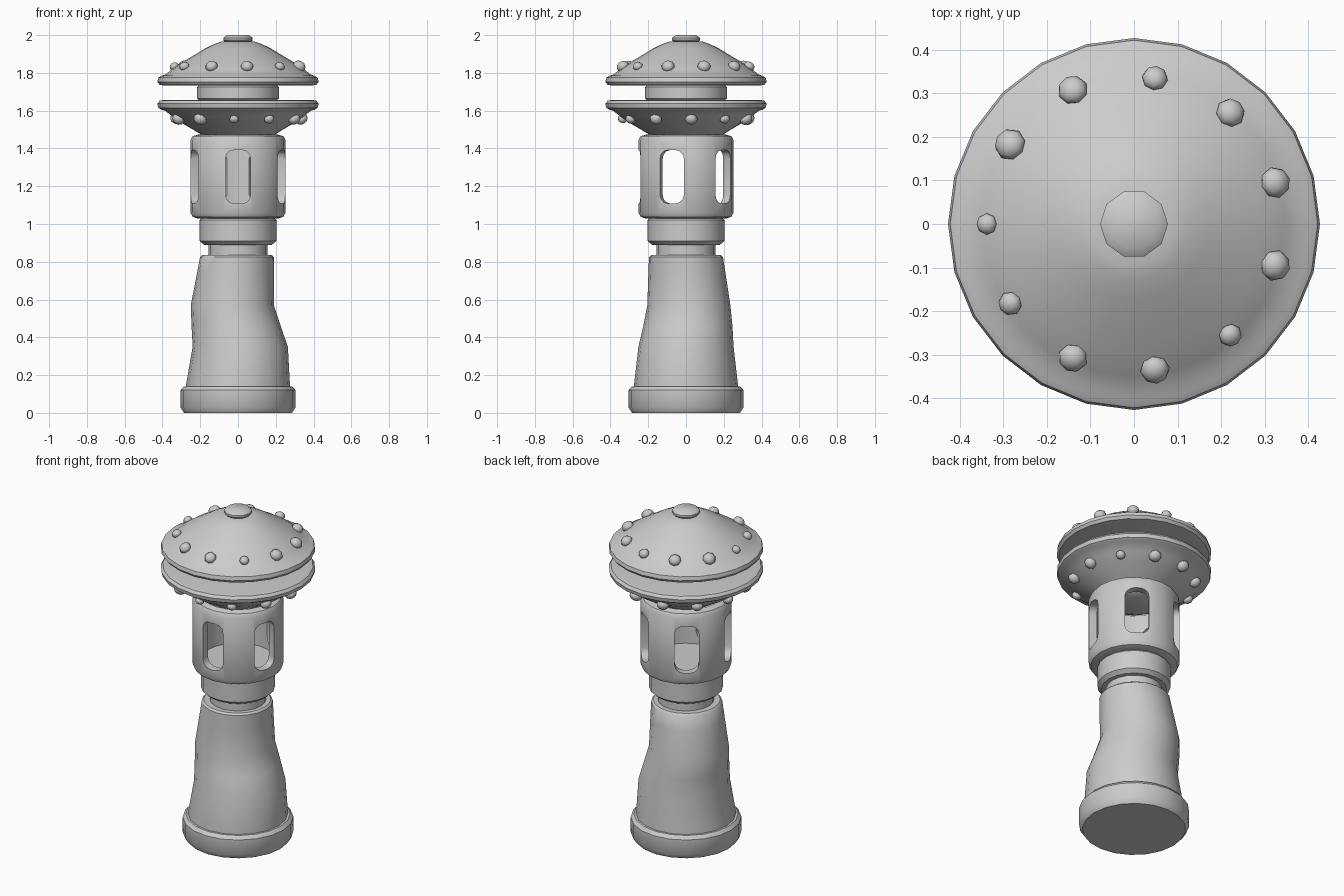
import bpy, bmesh
from math import cos, sin, pi, radians, atan2
from mathutils import Matrix

if "Cube" in bpy.data.objects:
    bpy.data.objects.remove(bpy.data.objects["Cube"])

grey = bpy.data.materials.new("plain_grey")
grey.use_nodes = True
grey.diffuse_color = (0.6, 0.6, 0.6, 1)
grey.node_tree.nodes["Principled BSDF"].inputs["Base Color"].default_value = (0.6, 0.6, 0.6, 1)


def finish(bm, name, smooth=40):
    """Turn a bmesh into a shaded, coloured object."""
    bmesh.ops.recalc_face_normals(bm, faces=bm.faces)
    mesh = bpy.data.meshes.new(name)
    bm.to_mesh(mesh)
    bm.free()
    mesh.materials.append(grey)
    obj = bpy.data.objects.new(name, mesh)
    bpy.context.collection.objects.link(obj)
    shade(obj, smooth)
    return obj


def shade(obj, angle):
    bpy.ops.object.select_all(action="DESELECT")
    obj.select_set(True)
    bpy.context.view_layer.objects.active = obj
    bpy.ops.object.shade_smooth_by_angle(angle=radians(angle))


def lathe(name, profile, sides=24):
    """Stack rings of (radius, z, optional x and y shift) and cap both ends."""
    bm = bmesh.new()
    rings = []
    for r, z, *shift in profile:
        dx, dy = shift or (0, 0)
        rings.append([bm.verts.new((dx + r * cos(2 * pi * i / sides),
                                    dy + r * sin(2 * pi * i / sides), z))
                      for i in range(sides)])
    for low, high in zip(rings, rings[1:]):
        for i in range(sides):
            j = (i + 1) % sides
            bm.faces.new((low[i], low[j], high[j], high[i]))
    bm.faces.new(rings[0][::-1])
    bm.faces.new(rings[-1])
    return finish(bm, name)


# Foot and leaning, crooked stem
lathe("base", [(0.285, 0), (0.305, 0.03), (0.305, 0.12), (0.288, 0.14)], 20)
lathe("stem", [(0.276, 0.12), (0.275, 0.15), (0.252, 0.35, 0.012, 0),
               (0.236, 0.46, -0.01, 0.01), (0.22, 0.57, -0.03, 0.015),
               (0.204, 0.74, -0.013, 0.005), (0.196, 0.825, -0.005, 0),
               (0.185, 0.835, -0.005, 0)], 20)
lathe("neck", [(0.155, 0.8), (0.155, 0.92)], 20)
lathe("collar", [(0.18, 0.89), (0.203, 0.91), (0.203, 1.02), (0.19, 1.035)], 20)

# Hollow drum with five rounded windows
drum = lathe("window_drum", [(0.215, 1.03), (0.24, 1.038), (0.252, 1.06),
                             (0.252, 1.445), (0.24, 1.465), (0.205, 1.475),
                             (0.205, 1.08)], 20)
bm = bmesh.new()
for k in range(5):
    turn = Matrix.Rotation(2 * pi * k / 5, 4, "Z")
    outline = []
    for cx, cz, start in ((0.02, 1.345, 0), (-0.02, 1.345, 90),
                          (-0.02, 1.155, 180), (0.02, 1.155, 270)):
        for step in range(4):
            a = radians(start + 30 * step)
            outline.append((cx + 0.047 * cos(a), cz + 0.047 * sin(a)))
    near, far = [[bm.verts.new(turn @ Matrix.Translation((x, y, z)).translation)
                  for x, z in outline] for y in (-0.32, -0.12)]
    bm.faces.new(near)
    bm.faces.new(far[::-1])
    for i in range(len(near)):
        j = (i + 1) % len(near)
        bm.faces.new((near[j], near[i], far[i], far[j]))
cutter = finish(bm, "window_cutter")
cutter.hide_render = True
cut = drum.modifiers.new("windows", "BOOLEAN")
cut.object = cutter
cut.operation = "DIFFERENCE"
cut.solver = "EXACT"
bpy.context.view_layer.objects.active = drum
bpy.ops.object.modifier_apply(modifier="windows")
bpy.data.objects.remove(cutter)
shade(drum, 35)

# Two mirrored saucers around a central spacer
MID = 1.695
dome = [(0.39, 0.038), (0.415, 0.042), (0.427, 0.058), (0.422, 0.08),
        (0.405, 0.09), (0.385, 0.096), (0.35, 0.124), (0.295, 0.162),
        (0.24, 0.194), (0.175, 0.234), (0.125, 0.258), (0.09, 0.27)]
lathe("upper_saucer", [(r, MID + h) for r, h in dome])
lathe("lower_saucer", [(r, MID - h) for r, h in dome])
lathe("spacer", [(0.2, 1.65), (0.217, 1.665), (0.217, 1.725), (0.2, 1.74)])
lathe("top_button", [(0.062, 1.955), (0.078, 1.973), (0.078, 1.985), (0.058, 2.0)], 10)

# Rivets of slightly uneven size around both saucers
sizes = (25, 28, 34, 34, 27, 36, 36, 34, 30, 35, 37)
for name, side, first in (("upper_rivets", 1, 180), ("lower_rivets", -1, -93.5)):
    bm = bmesh.new()
    for k, size in enumerate(sizes):
        r = size / 1000
        place = (Matrix.Rotation(radians(first) + 2 * pi * k / 11, 4, "Z")
                 @ Matrix.Translation((0.338, 0, MID + side * 0.14))
                 @ Matrix.Rotation(side * atan2(0.6, 1), 4, "Y")
                 @ Matrix.Diagonal((r, r, r * 0.8, 1)))
        bmesh.ops.create_uvsphere(bm, u_segments=8, v_segments=6, radius=1, matrix=place)
    finish(bm, name, 60)
